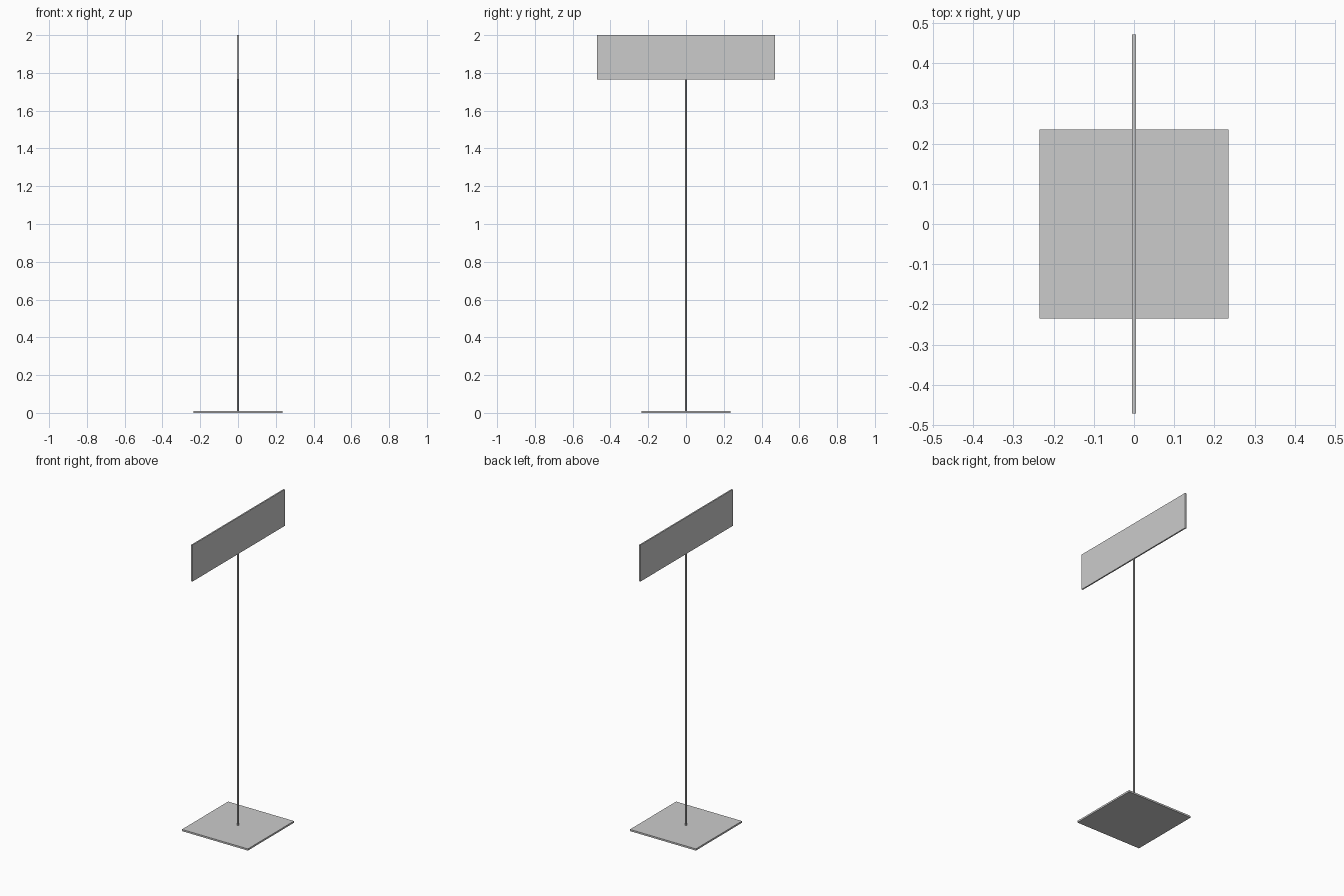
import bpy

if "Cube" in bpy.data.objects:
    bpy.data.objects.remove(bpy.data.objects["Cube"])

U = 2 / 8.5  # design unit: base 2x2, panel 4x1, pole 7.5 high


def box(name, size, z_bottom):
    bpy.ops.mesh.primitive_cube_add(size=1, location=(0, 0, z_bottom + size[2] / 2))
    ob = bpy.context.object
    ob.name = name
    ob.scale = size
    bpy.ops.object.transform_apply(location=False, rotation=False, scale=True)
    return ob


# Square foot plate
BASE_T = 0.011
box("base_plate", (2 * U, 2 * U, BASE_T), 0)

# Thin upright pole
pole_top = 7.5 * U
bpy.ops.mesh.primitive_cylinder_add(
    vertices=16, radius=0.0045, depth=pole_top - BASE_T,
    location=(0, 0, (pole_top + BASE_T) / 2))
bpy.context.object.name = "pole"
bpy.ops.object.shade_smooth_by_angle()

# Sign panel on top, facing along x
box("sign_panel", (0.009, 4 * U, U), pole_top)
